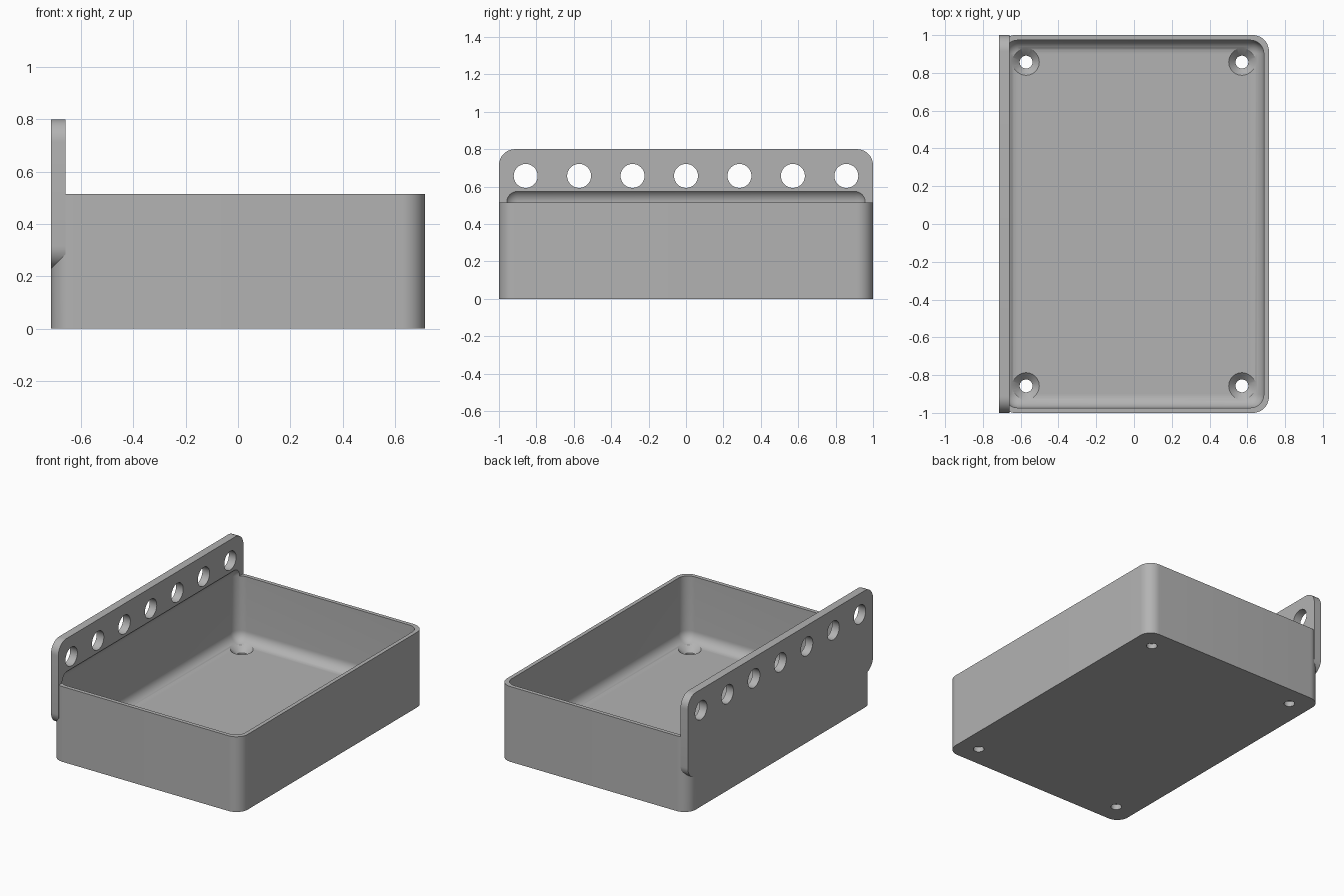
import bpy, bmesh, math
from mathutils import Matrix, Vector

cube = bpy.data.objects.get("Cube")
if cube:
    bpy.data.objects.remove(cube)

U = 1 / 35                       # one design unit: the tray is 70 units long
HALF_X, HALF_Y, HEIGHT = 25 * U, 35 * U, 18 * U
WALL, FLOOR, PLATE = 0.027, 2.5 * U, 0.055

grey = bpy.data.materials.new("plain grey")
grey.use_nodes = True
colour = (0.45, 0.45, 0.45, 1)
grey.diffuse_color = colour
grey.node_tree.nodes["Principled BSDF"].inputs["Base Color"].default_value = colour


def finish(bm, name, helper=False):
    mesh = bpy.data.meshes.new(name)
    bm.to_mesh(mesh)
    bm.free()
    mesh.materials.append(grey)
    obj = bpy.data.objects.new(name, mesh)
    bpy.context.collection.objects.link(obj)
    obj.hide_render = helper
    return obj


def rounded_box(name, low, high, radius, axis=None, helper=False):
    """Box with the edges along one axis rounded, or with all edges rounded."""
    low, high = Vector(low), Vector(high)
    bm = bmesh.new()
    size = Matrix.Diagonal((*(high - low), 1))
    bmesh.ops.create_cube(bm, size=1, matrix=Matrix.Translation((low + high) / 2) @ size)
    edges = [e for e in bm.edges if axis is None
             or abs((e.verts[0].co - e.verts[1].co).normalized()[axis]) > 0.9]
    bmesh.ops.bevel(bm, geom=edges, offset=radius, offset_type='OFFSET',
                    segments=12, profile=0.5, affect='EDGES')
    return finish(bm, name, helper)


def add_cone(bm, r1, r2, depth, matrix):
    bmesh.ops.create_cone(bm, cap_ends=True, segments=48, radius1=r1, radius2=r2,
                          depth=depth, matrix=matrix)


def boolean(target, tool, operation):
    mod = target.modifiers.new(tool.name, 'BOOLEAN')
    mod.operation, mod.solver, mod.object = operation, 'EXACT', tool
    bpy.context.view_layer.objects.active = target
    bpy.ops.object.modifier_apply(modifier=mod.name)
    bpy.data.objects.remove(tool)


# Tray body with rounded upright corners
tray = rounded_box("tray", (-HALF_X, -HALF_Y, 0), (HALF_X, HALF_Y, HEIGHT), 3 * U, axis=2)

# Mounting plate, flush with the right wall
plate = rounded_box("mounting_plate", (-HALF_X, -HALF_Y, 8 * U),
                    (-HALF_X + PLATE, HALF_Y, 28 * U), 3 * U, axis=0)
boolean(tray, plate, 'UNION')

# Filleted cavity, which also bites a shallow recess into the plate
cavity = rounded_box("cavity_cutter", (-HALF_X + WALL, -HALF_Y + WALL, FLOOR),
                     (HALF_X - WALL, HALF_Y - WALL, 20.6 * U), 2.5 * U, helper=True)
boolean(tray, cavity, 'DIFFERENCE')

# Row of seven round holes through the plate
bm = bmesh.new()
for i in range(-3, 4):
    place = Matrix.Translation((-HALF_X + PLATE / 2, i * 10 * U, 23 * U))
    add_cone(bm, 0.064, 0.064, 0.2, place @ Matrix.Rotation(math.pi / 2, 4, 'Y'))
boolean(tray, finish(bm, "plate_hole_cutter", True), 'DIFFERENCE')

# Countersunk screw holes in the four floor corners
HOLE, SINK = 0.034, 0.07
depth = SINK - HOLE
over = 0.01
shafts, sinks = bmesh.new(), bmesh.new()
for sx in (-1, 1):
    for sy in (-1, 1):
        spot = Vector((sx * 20 * U, sy * 30 * U, 0))
        add_cone(shafts, HOLE, HOLE, 0.3, Matrix.Translation(spot))
        top = spot + Vector((0, 0, FLOOR + over - (depth + over) / 2))
        add_cone(sinks, HOLE, SINK + over, depth + over, Matrix.Translation(top))
boolean(tray, finish(shafts, "screw_hole_cutter", True), 'DIFFERENCE')
boolean(tray, finish(sinks, "countersink_cutter", True), 'DIFFERENCE')

# Smooth rounded surfaces, keep real edges sharp
bpy.ops.object.select_all(action='DESELECT')
tray.select_set(True)
bpy.context.view_layer.objects.active = tray
bpy.ops.object.shade_smooth_by_angle(angle=math.radians(25))
